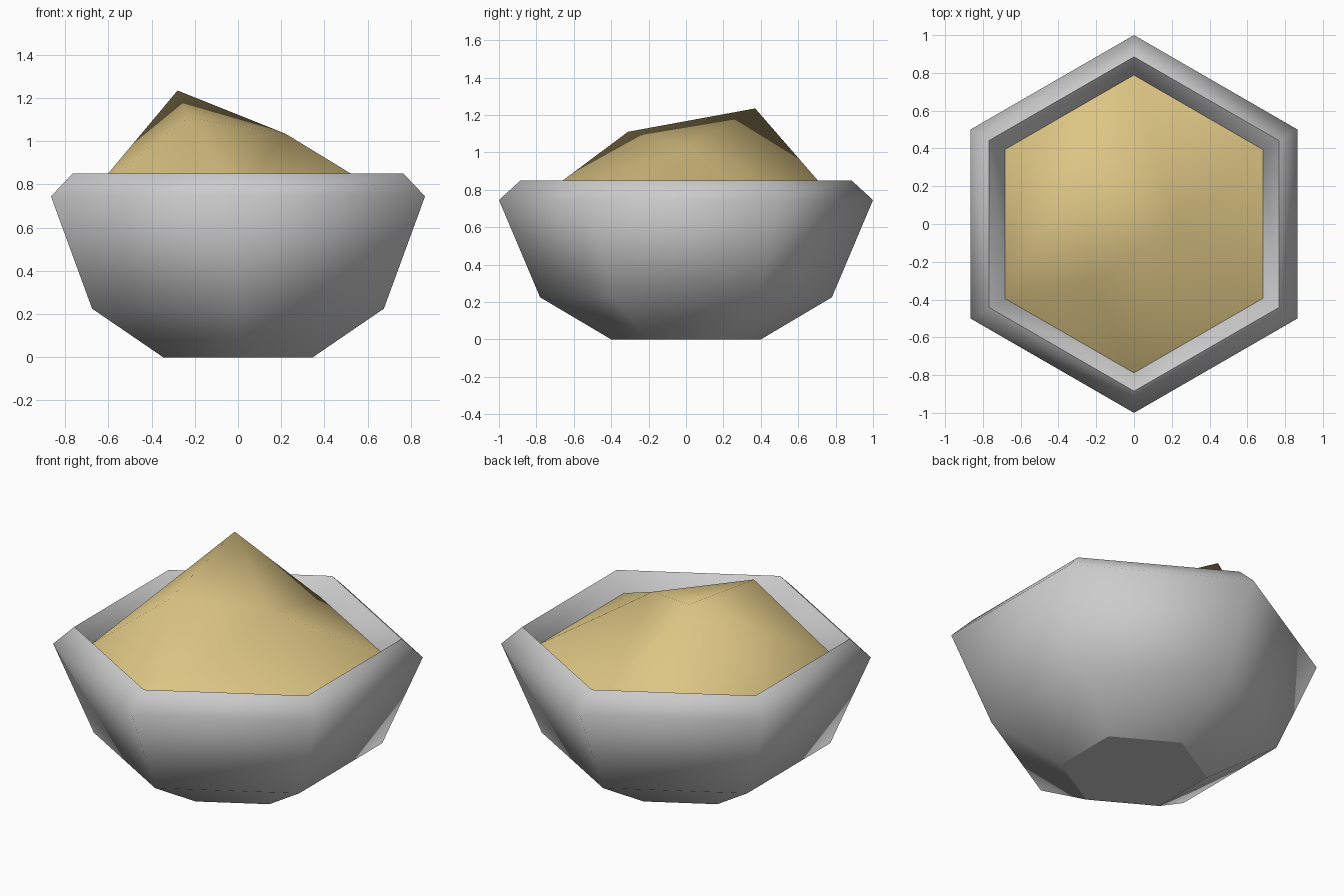
import bpy, bmesh
from math import cos, sin, radians

if "Cube" in bpy.data.objects:
    bpy.data.objects.remove(bpy.data.objects["Cube"])


def hex_ring(bm, r, z):
    """Six vertices with corners pointing along +y and -y."""
    return [bm.verts.new((r * cos(radians(30 + 60 * i)),
                          r * sin(radians(30 + 60 * i)), z)) for i in range(6)]


def finish(bm, name):
    bmesh.ops.recalc_face_normals(bm, faces=bm.faces)
    for f in bm.faces:
        f.smooth = True
    mesh = bpy.data.meshes.new(name)
    bm.to_mesh(mesh)
    bm.free()
    obj = bpy.data.objects.new(name, mesh)
    bpy.context.collection.objects.link(obj)
    return obj


# Bowl: hexagonal rings from the foot up the outside and down the inside
bm = bmesh.new()
profile = [(0.40, 0.0), (0.78, 0.225), (1.0, 0.745), (0.885, 0.85),
           (0.78, 0.745), (0.66, 0.30), (0.34, 0.13)]
rings = [hex_ring(bm, r, z) for r, z in profile]
for a, b in zip(rings, rings[1:]):
    for i in range(6):
        j = (i + 1) % 6
        bm.faces.new((a[i], a[j], b[j], b[i]))
bm.faces.new(rings[0])
bm.faces.new(rings[-1])
# Crisp edges around the foot and the lip
for ring in (rings[0], rings[3]):
    for i in range(6):
        bm.edges.get((ring[i], ring[(i + 1) % 6])).smooth = False
finish(bm, "bowl")

# Heap: hexagonal base resting on the inner wall, rising to three uneven peaks
bm = bmesh.new()
rim = hex_ring(bm, 0.79, 0.752)
back, front, side = [bm.verts.new(p) for p in
                     ((-0.28, 0.37, 1.235), (-0.23, -0.31, 1.11), (0.22, 0.0, 1.035))]
bm.faces.new((back, front, side))
# each peak: fan over the rim, then a link to the next peak
for peak, following, rim_ids in ((back, front, (1, 2, 3)),
                                 (front, side, (3, 4)),
                                 (side, back, (4, 5, 0, 1))):
    for a, b in zip(rim_ids, rim_ids[1:]):
        bm.faces.new((peak, rim[a], rim[b]))
    bm.faces.new((peak, rim[rim_ids[-1]], following))
bm.faces.new(rim[::-1])
for e in bm.edges:
    if e.verts[0] in rim and e.verts[1] in rim:
        e.smooth = False
heap = finish(bm, "heaped_filling")
mat = bpy.data.materials.new("pale_gold")
mat.diffuse_color = (0.72, 0.56, 0.23, 1.0)
mat.use_nodes = True
mat.node_tree.nodes["Principled BSDF"].inputs["Base Color"].default_value = mat.diffuse_color
heap.data.materials.append(mat)
